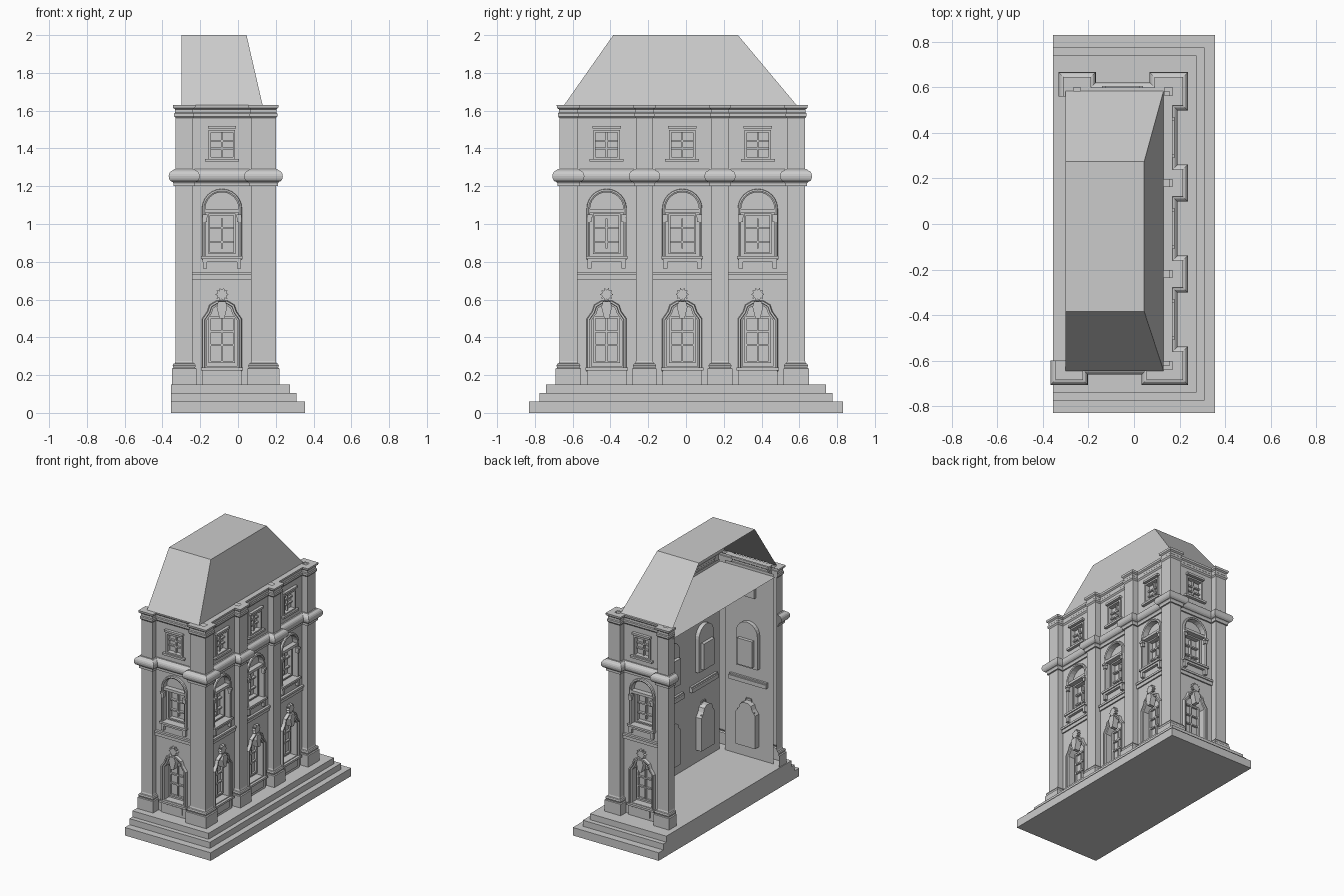
import bpy, bmesh
from math import sin, cos, pi
from mathutils import Vector

if "Cube" in bpy.data.objects:
    bpy.data.objects.remove(bpy.data.objects["Cube"])


def plan(x, y, h):       # sweep in plan: profile height is z
    return (x, y, h)


def facade(u, z, h):     # sweep on a facade: profile height is outward (-y)
    return (u, -h, z)


def finish(name, bm):
    me = bpy.data.meshes.new(name)
    bm.to_mesh(me)
    bm.free()
    ob = bpy.data.objects.new(name, me)
    bpy.context.collection.objects.link(ob)
    return ob


def offset(path, o, closed):
    """Mitred offset of a polyline to the right of its travel."""
    pts = [Vector(p) for p in path]
    n = len(pts)
    segs = [(pts[(i + 1) % n] - pts[i]).normalized() for i in range(n)]
    nor = [Vector((d.y, -d.x)) for d in segs]
    out = []
    for i, p in enumerate(pts):
        a, b = nor[i - 1], nor[i]
        if not closed and i == 0:
            a = b
        if not closed and i == n - 1:
            b = a
        out.append(p + (a + b) * (o / (1 + a.dot(b))))
    return out


def sweep(bm, path, profile, to3d, closed=False):
    rows = [[bm.verts.new(to3d(p.x, p.y, h)) for p in offset(path, o, closed)]
            for o, h in profile]
    n = len(path)
    for r, s in zip(rows, rows[1:]):
        for i in range(n if closed else n - 1):
            j = (i + 1) % n
            bm.faces.new((r[i], r[j], s[j], s[i]))


def panel(bm, loops, h):
    """Flat facade sheet: first loop is the outline, the others are holes."""
    edges = []
    for lp in loops:
        vs = [bm.verts.new(facade(u, z, h)) for u, z in lp]
        edges += [bm.edges.new((vs[i - 1], vs[i])) for i in range(len(vs))]
    bmesh.ops.triangle_fill(bm, use_beauty=True, use_dissolve=True, edges=edges,
                            normal=(0, -1, 0))


def box(bm, x0, x1, y0, y1, z0, z1):
    vs = bmesh.ops.create_cube(bm, size=1)['verts']
    for v in vs:
        v.co = ((x0 + x1) / 2 + v.co.x * (x1 - x0), (y0 + y1) / 2 + v.co.y * (y1 - y0),
                (z0 + z1) / 2 + v.co.z * (z1 - z0))


def block(bm, u, half, z0, z1, w0, w1):
    box(bm, u - half, u + half, -w1, -w0, z0, z1)


def rect(half, z0, z1):
    return [(-half, z0), (half, z0), (half, z1), (-half, z1)]


def plate(bm, outline, w0, w1):
    sweep(bm, outline, [(0, w0), (0, w1)], facade, True)
    panel(bm, [outline], w1)


# stepped base
for i, (x, y, z0, z1) in enumerate([(.355, .83, 0, .06), (.31, .775, .06, .105),
                                    (.275, .74, .105, .15)]):
    bm = bmesh.new()
    box(bm, -.355, x, -y, y, z0, z1)
    finish("base_step_%d" % (i + 1), bm)

# plan outline around three sides, stepping out at each pilaster
outline = [(-.33, -.60), (-.33, -.67), (-.24, -.67), (-.24, -.625),
           (.07, -.625), (.07, -.67), (.2, -.67), (.2, -.575), (.155, -.575)]
for y in (-.22, .18):
    outline += [(.155, y - .045), (.2, y - .045), (.2, y + .045), (.155, y + .045)]
outline += [(.155, .535), (.2, .535), (.2, .63), (.105, .63), (.105, .585),
            (-.205, .585), (-.205, .63), (-.295, .63), (-.295, .56)]

# pilasters with pedestals and base mouldings
shaft = [(0, .15), (.02, .15), (.02, .235), (.012, .238), (.016, .25), (.012, .26),
         (.004, .263), (0, .275), (0, 1.57)]
for i, (a, b) in enumerate([(0, 4), (4, 9), (9, 13), (13, 17), (17, 22), (22, 26)]):
    bm = bmesh.new()
    sweep(bm, outline[a:b], shaft, plan)
    finish("pilaster_%d" % (i + 1), bm)

# main cornice with rounded bulge, and top cornice
bulge = [(.016 + .021 * cos(t * pi / 8), 1.253 + .03 * sin(t * pi / 8)) for t in range(-4, 5)]
bm = bmesh.new()
sweep(bm, outline, [(0, 1.2), (.011, 1.2), (.011, 1.215)] + bulge + [(.01, 1.29), (0, 1.29)], plan)
finish("main_cornice", bm)
bm = bmesh.new()
sweep(bm, outline, [(0, 1.56), (.008, 1.57), (.008, 1.585), (.003, 1.59), (.003, 1.607),
                    (.013, 1.615), (.015, 1.63), (-.03, 1.63)], plan)
finish("top_cornice", bm)

# one facade bay, built facing -y
half = [(.08, .245), (.08, .49), (.055, .525), (.045, .555), (.02, .57)]
ground = half + [(-u, z) for u, z in reversed(half)]
arch = [(-.088, .83), (.088, .83)] + [(.088 * cos(t * pi / 12), 1.08 + .088 * sin(t * pi / 12))
                                      for t in range(13)]
inner = rect(.062, .85, 1.045)
attic = rect(.058, 1.355, 1.485)
bay = []

bm = bmesh.new()
panel(bm, [rect(.2, .15, 1.57), ground, arch, attic], 0)
bay.append(finish("bay_wall", bm))

bm = bmesh.new()
block(bm, 0, .155, .705, .735, -.025, .01)
block(bm, 0, .155, .73, .745, -.015, .018)
bay.append(finish("string_course", bm))

# ground floor window
bm = bmesh.new()
sweep(bm, ground, [(0, -.045), (0, .01), (.01, .012), (.012, .022), (.022, .022), (.026, 0)],
      facade, True)
panel(bm, [ground], -.045)
sweep(bm, rect(.058, .275, .5), [(0, -.045), (0, -.03), (.012, -.03), (.012, -.045)], facade, True)
block(bm, 0, .005, .275, .5, -.045, -.03)
for z in (.36, .43):
    block(bm, 0, .058, z - .005, z + .005, -.045, -.03)
bay.append(finish("ground_window", bm))

bm = bmesh.new()
block(bm, 0, .105, .15, .225, 0, .015)
block(bm, 0, .075, .17, .22, 0, .022)
block(bm, 0, .112, .225, .24, 0, .03)
bay.append(finish("ground_window_base", bm))

# keystone and starburst rosette
bm = bmesh.new()
plate(bm, [(-.013, .5), (.013, .5), (.028, .56), (.02, .59), (-.02, .59), (-.028, .56)], -.01, .034)
star = [((.036 if i % 2 else .024) * sin(-i * pi / 10), .627 - (.036 if i % 2 else .024) * cos(i * pi / 10))
        for i in range(20)]
plate(bm, star[::-1], 0, .022)
bay.append(finish("keystone_rosette", bm))

# arched middle window
bm = bmesh.new()
sweep(bm, arch, [(0, -.03), (0, .012), (.008, .016), (.016, .012), (.018, 0)], facade, True)
panel(bm, [arch, inner], -.03)
sweep(bm, inner, [(0, -.055), (0, -.022), (.01, -.022), (.01, -.03)], facade, True)
panel(bm, [inner], -.055)
block(bm, 0, .005, .87, 1.03, -.055, -.035)
for z in (.905, .98):
    block(bm, 0, .062, z - .005, z + .005, -.055, -.035)
block(bm, 0, .088, 1.06, 1.08, -.03, .008)
bay.append(finish("arched_window", bm))

bm = bmesh.new()
block(bm, 0, .11, .815, .83, 0, .028)
block(bm, 0, .102, .8, .815, 0, .02)
for u in (-.09, .09):
    block(bm, u, .011, .765, .8, 0, .02)
    block(bm, u, .011, 1.01, 1.035, 0, .02)
    block(bm, u, .014, 1.035, 1.05, 0, .026)
bay.append(finish("arched_window_trim", bm))

# attic window
bm = bmesh.new()
sweep(bm, attic, [(0, -.025), (0, .01), (.012, .01), (.012, 0)], facade, True)
panel(bm, [attic], -.025)
block(bm, 0, .005, 1.355, 1.485, -.025, -.01)
for z in (1.4, 1.44):
    block(bm, 0, .058, z - .005, z + .005, -.025, -.01)
block(bm, 0, .09, 1.33, 1.345, 0, .022)
block(bm, 0, .075, 1.505, 1.52, 0, .022)
bay.append(finish("attic_window", bm))

# repeat the bay: front, three along the right side, back
places = [(-.085, -.625, 0), (.155, -.42, pi / 2), (.155, -.02, pi / 2),
          (.155, .38, pi / 2), (-.05, .585, pi)]
for ob in bay:
    for i, (x, y, r) in enumerate(places):
        o = ob
        if i:
            o = ob.copy()
            bpy.context.collection.objects.link(o)
        o.location = (x, y, 0)
        o.rotation_euler = (0, 0, r)

# attic ceiling sheet
bm = bmesh.new()
bm.faces.new([bm.verts.new((x, y, 1.55)) for x, y in
              [(-.3, -.625), (.155, -.625), (.155, .585), (-.3, .585)]])
finish("ceiling", bm)

# hipped flat-top roof, open at the left side
bm = bmesh.new()
low = [bm.verts.new((x, y, 1.63)) for x, y in [(-.3, -.645), (.13, -.645), (.13, .585), (-.3, .585)]]
top = [bm.verts.new((x, y, 2)) for x, y in [(-.3, -.385), (.045, -.385), (.045, .275), (-.3, .275)]]
for i in range(3):
    bm.faces.new((low[i], low[i + 1], top[i + 1], top[i]))
bm.faces.new(top)
finish("roof", bm)
